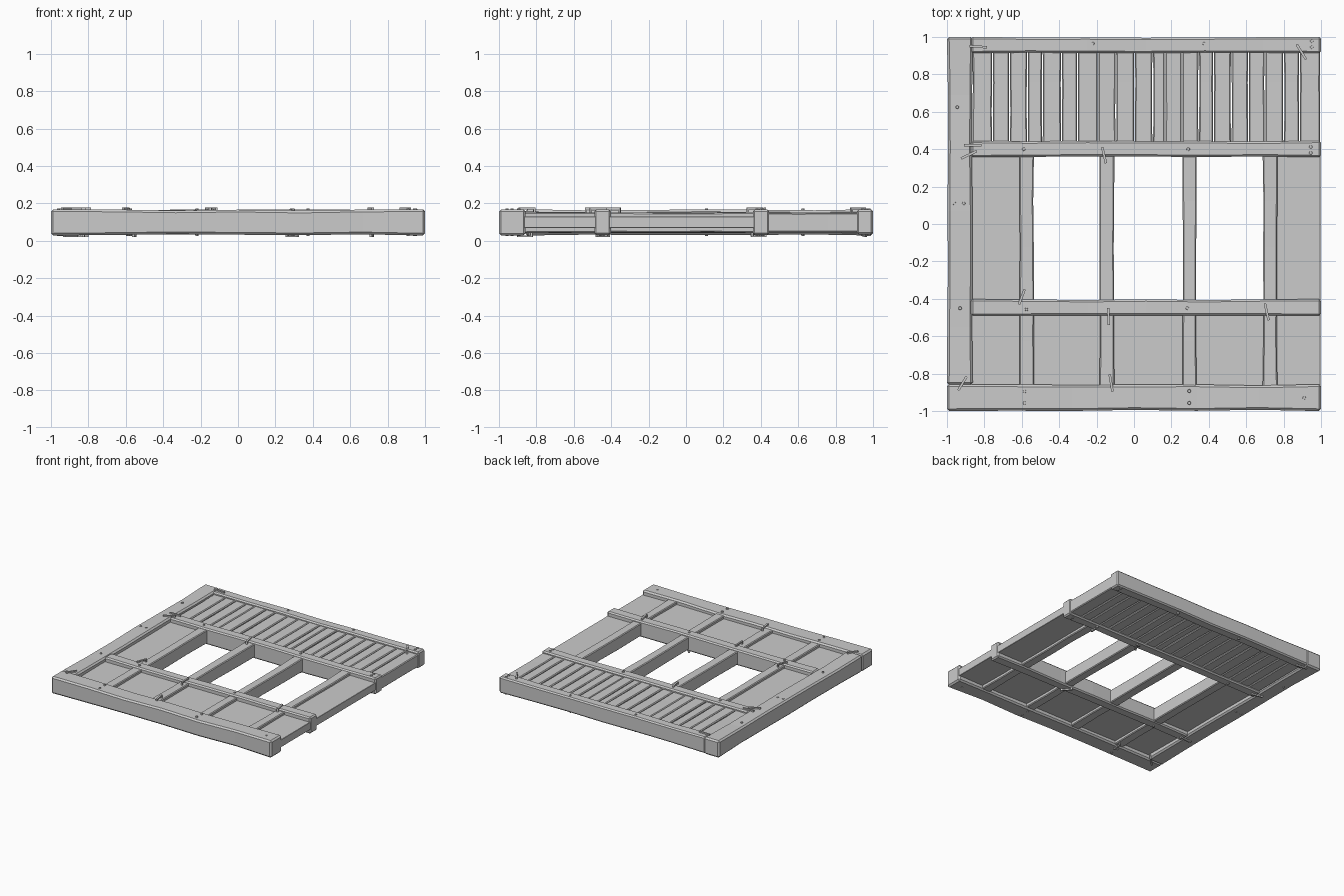
import bpy, bmesh, math, random
from mathutils import Vector, Matrix

if "Cube" in bpy.data.objects:
    bpy.data.objects.remove(bpy.data.objects["Cube"])
random.seed(4)

def finish(name, bm):
    bmesh.ops.recalc_face_normals(bm, faces=bm.faces)
    me = bpy.data.meshes.new(name)
    bm.to_mesh(me)
    bm.free()
    ob = bpy.data.objects.new(name, me)
    bpy.context.collection.objects.link(ob)
    return ob

def timber(name, x, y, z, bevel=0.008, wobble=0.0, cuts=0):
    """Hewn beam: bevelled box with a few uneven cross-sections along its length."""
    bm = bmesh.new()
    size = Vector((x[1] - x[0], y[1] - y[0], z[1] - z[0]))
    mid = Vector((sum(x), sum(y), sum(z))) / 2
    bmesh.ops.create_cube(bm, size=1, matrix=Matrix.Translation(mid) @ Matrix.Diagonal((*size, 1)))
    bmesh.ops.bevel(bm, geom=bm.edges[:], offset=bevel, segments=1, affect='EDGES')
    axis = 0 if size.x > size.y else 1
    length = size[axis]
    rings = [mid[axis] + length * (i / (cuts + 1) - 0.5) for i in range(1, cuts + 1)]
    for c in rings:
        co, no = mid.copy(), Vector((0, 0, 0))
        co[axis], no[axis] = c, 1
        bmesh.ops.bisect_plane(bm, geom=bm.verts[:] + bm.edges[:] + bm.faces[:], plane_co=co, plane_no=no)
    # each ring shrinks inwards a little, so the outer size stays exact
    for c in rings:
        k = [random.uniform(0, wobble) for _ in range(4)]
        for v in bm.verts:
            if abs(v.co[axis] - c) < 1e-4:
                s = 1 - axis
                v.co[s] += k[0] if v.co[s] < mid[s] else -k[1]
                v.co.z += k[2] if v.co.z < mid.z else -k[3]
    return finish(name, bm)

# outer frame
timber("sill_beam", (-1, 1), (-1, -0.857), (0.028, 0.168), 0.012, 0.008, 5)
timber("left_post", (-1, -0.862), (-0.86, 1), (0.028, 0.168), 0.012, 0.006, 5)
timber("head_beam", (-0.872, 1), (0.913, 1), (0.033, 0.167), 0.01, 0.007, 5)

# cross rails
timber("upper_rail", (-0.872, 1), (0.357, 0.445), (0.032, 0.167), 0.01, 0.005, 5)
timber("lower_rail", (-0.872, 1), (-0.49, -0.402), (0.032, 0.167), 0.01, 0.005, 5)

# studs, running behind the lower rail
studs = [(-0.613, -0.535), (-0.185, -0.105), (0.258, 0.335), (0.688, 0.767)]
for i, s in enumerate(studs):
    timber(f"stud_{i + 1}", s, (-0.87, 0.37), (0.042, 0.153), 0.006, 0.004, 4)

# recessed infill panels
zp = (0.068, 0.13)
timber("left_panel", (-0.87, -0.57), (-0.865, 0.365), zp, 0.002)
timber("right_panel", (0.73, 0.997), (-0.865, 0.365), zp, 0.002)
for i in range(3):
    timber(f"lower_panel_{i + 1}", (studs[i][1] - 0.02, studs[i + 1][0] + 0.02), (-0.865, -0.44), zp, 0.002)

# row of upright slats
seams = [-0.865, -0.757, -0.665, -0.57, -0.49, -0.388, -0.302, -0.192, -0.097, 0.003, 0.1,
         0.166, 0.257, 0.346, 0.425, 0.52, 0.612, 0.7, 0.8, 0.885, 0.997]
for i, (a, b) in enumerate(zip(seams, seams[1:])):
    t = random.uniform(0, 0.006)
    timber(f"slat_{i + 1}", (a + 0.002, b - 0.002), (0.435, 0.923), (0.043 + t, 0.151 - t), 0.006, 0.002, 2)

# pegs: low domed studs on both faces
pegs = [(-0.22, 0.965), (0.375, 0.965), (0.95, 0.977), (0.95, 0.945), (-0.945, 0.625), (-0.96, 0.11),
        (-0.91, 0.11), (-0.59, 0.4), (0.29, 0.4), (0.945, 0.412), (0.945, 0.38), (-0.93, -0.45),
        (-0.575, -0.457), (0.285, -0.45), (-0.585, -0.895), (-0.585, -0.957), (0.295, -0.893),
        (0.295, -0.957), (0.91, -0.93)]
for side, z in (("top", 0.163), ("under", 0.035)):
    bm = bmesh.new()
    d = 1 if side == "top" else -1
    for x, y in pegs:
        bmesh.ops.create_cone(bm, cap_ends=True, segments=8, radius1=0.011, radius2=0.008, depth=0.018,
                              matrix=Matrix.Translation((x, y, z)) @ Matrix.Diagonal((1, 1, d, 1)))
    finish(f"{side}_pegs", bm)

# iron staples: a bar with two legs driven into the timber
def staple(bm, a, b, z, d):
    a, b = Vector((*a, 0)), Vector((*b, 0))
    ang = math.atan2(b.y - a.y, b.x - a.x)
    def bar(c, zc, l, w, h):
        m = Matrix.Translation((c.x, c.y, zc)) @ Matrix.Rotation(ang, 4, 'Z') @ Matrix.Diagonal((l, w, h, 1))
        bmesh.ops.create_cube(bm, size=1, matrix=m)
    bar((a + b) / 2, z, (b - a).length, 0.013, 0.01)
    for p in (a.lerp(b, 0.06), a.lerp(b, 0.94)):
        bar(p, z - d * 0.015, 0.011, 0.0132, 0.035)

top = [((-0.88, 0.95), (-0.785, 0.945)), ((0.87, 0.96), (0.92, 0.88)), ((-0.91, 0.42), (-0.815, 0.42)),
       ((-0.925, 0.35), (-0.84, 0.39)), ((-0.17, 0.41), (-0.15, 0.325)), ((-0.585, -0.35), (-0.615, -0.43)),
       ((-0.138, -0.45), (-0.134, -0.54)), ((0.70, -0.425), (0.72, -0.515)),
       ((-0.13, -0.805), (-0.115, -0.895)), ((-0.895, -0.815), (-0.94, -0.89))]
under = [((-0.93, -0.9), (-0.86, -0.83)), ((-0.92, -0.45), (-0.83, -0.44)), ((-0.91, 0.42), (-0.82, 0.4)),
         ((-0.89, 0.96), (-0.8, 0.95)), ((0.26, -0.41), (0.32, -0.48)), ((0.28, 0.35), (0.32, 0.42)),
         ((-0.55, -0.82), (-0.56, -0.9)), ((0.71, 0.35), (0.72, 0.43))]
for name, items, z, d in (("top_staples", top, 0.173, 1), ("under_staples", under, 0.024, -1)):
    bm = bmesh.new()
    for a, b in items:
        staple(bm, a, b, z, d)
    finish(name, bm)
